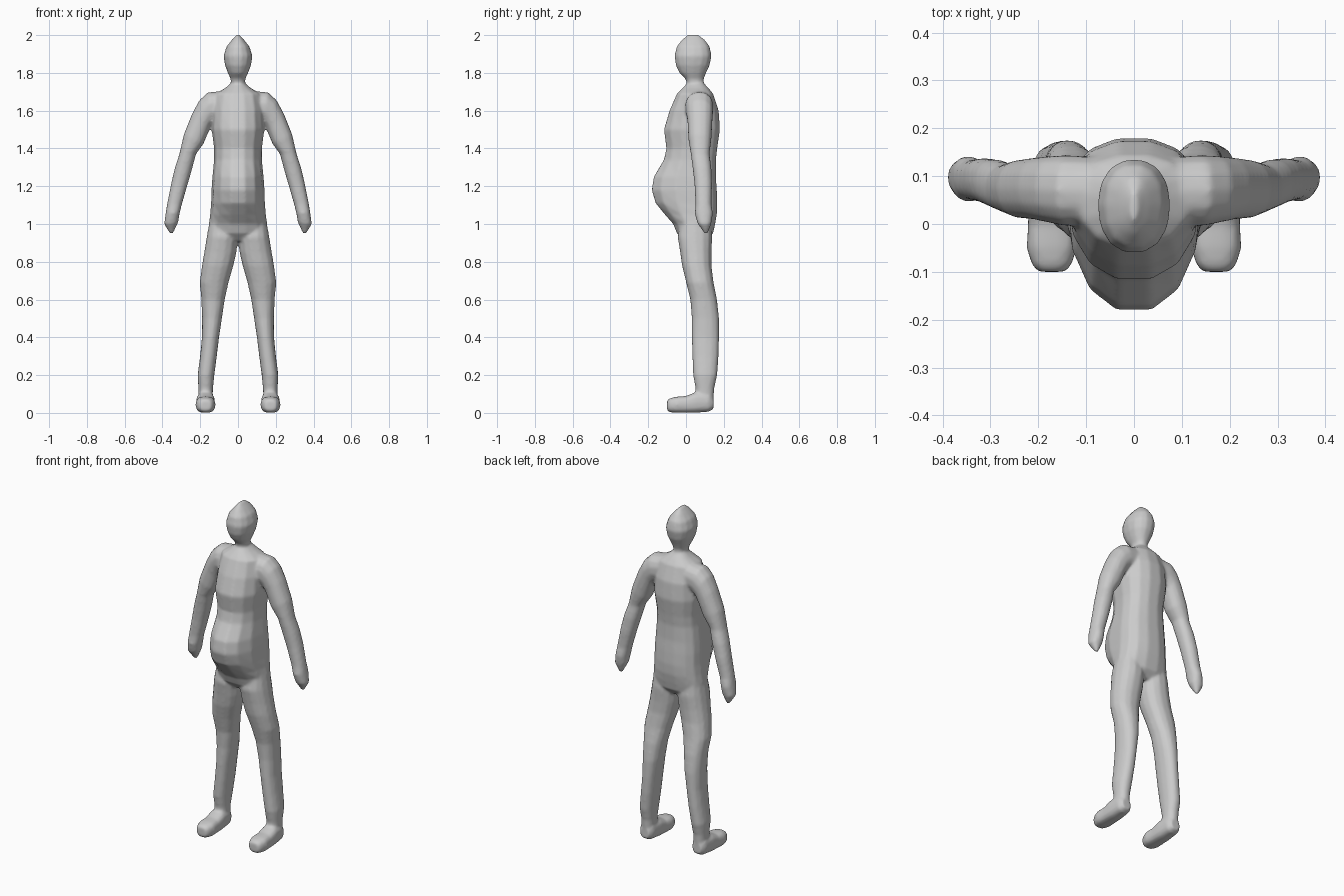
import bpy, bmesh, math
from mathutils import Vector

SIDES = 14
bm = bmesh.new()


def ring(center, u, front, back, power=0.9):
    """Rounded section: +-u across, 'front' and 'back' are the two depth vectors."""
    pts = []
    for i in range(SIDES):
        a = 2 * math.pi * i / SIDES
        c, s = math.cos(a), math.sin(a)
        c = math.copysign(abs(c) ** power, c)
        s = math.copysign(abs(s) ** power, s)
        pts.append(center + u * c + (back * s if s > 0 else front * -s))
    return pts


def loft(rings):
    """Skin a list of sections into a closed tube."""
    faces = []
    rows = [[bm.verts.new(p) for p in r] for r in rings]
    for a, b in zip(rows, rows[1:]):
        for i in range(SIDES):
            j = (i + 1) % SIDES
            faces.append(bm.faces.new((a[i], a[j], b[j], b[i])))
    faces.append(bm.faces.new(rows[0][::-1]))
    faces.append(bm.faces.new(rows[-1]))
    bmesh.ops.recalc_face_normals(bm, faces=faces)


def section(a, b, y0, y1, cy=None, power=0.9):
    """Section between two (x, z) points, reaching from y0 (front) to y1 (back)."""
    cy = (y0 + y1) / 2 if cy is None else cy
    p, q = Vector((a[0], cy, a[1])), Vector((b[0], cy, b[1]))
    return ring((p + q) / 2, (q - p) / 2, Vector((0, y0 - cy, 0)), Vector((0, y1 - cy, 0)), power)


# Head and neck: z, half width, front y, back y
head = [(1.70, .04, .0, .10), (1.745, .037, .005, .094), (1.77, .04, -.005, .095),
        (1.80, .054, -.036, .107), (1.84, .069, -.055, .126), (1.89, .077, -.062, .137),
        (1.94, .061, -.05, .126), (1.975, .032, -.022, .1), (2.003, .006, .01, .065)]
loft([section((-w, z), (w, z), y0, y1, .04) for z, w, y0, y1 in head])

# Torso with rounded belly
torso = [(1.745, .038, .005, .095), (1.72, .068, -.02, .12), (1.69, .12, -.05, .145),
         (1.60, .135, -.09, .175), (1.50, .14, -.12, .182), (1.40, .127, -.107, .167),
         (1.34, .127, -.12, .16), (1.25, .136, -.175, .16), (1.18, .141, -.186, .165),
         (1.11, .143, -.165, .168), (1.05, .148, -.115, .165), (1.0, .155, -.07, .156),
         (.95, .155, -.05, .145), (.91, .10, -.01, .11)]
loft([section((-w, z), (w, z), y0, y1, .06) for z, w, y0, y1 in torso])

# Arm: inner point, outer point, front y, back y
arm = [((.05, 1.56), (.08, 1.705), .0, .14), ((.125, 1.54), (.16, 1.697), -.005, .145),
       ((.143, 1.52), (.205, 1.655), .002, .143), ((.155, 1.49), (.243, 1.585), .008, .14),
       ((.182, 1.425), (.287, 1.475), .012, .135), ((.222, 1.37), (.311, 1.37), .025, .125),
       ((.243, 1.29), (.334, 1.30), .035, .135), ((.272, 1.19), (.353, 1.22), .045, .138),
       ((.298, 1.10), (.375, 1.11), .05, .135), ((.31, 1.05), (.383, 1.06), .046, .143),
       ((.316, 1.01), (.391, 1.0), .06, .135), ((.345, .948), (.362, .95), .098, .114)]

# Leg: z, inner x, outer x, front y, back y
leg = [(1.02, .02, .15, -.03, .13), (.93, .0, .166, -.045, .14), (.85, .008, .179, -.032, .136),
       (.78, .024, .191, -.022, .136), (.69, .05, .203, .0, .147), (.60, .07, .194, .022, .165),
       (.50, .085, .19, .03, .176), (.40, .1, .191, .03, .176), (.30, .112, .201, .033, .173),
       (.20, .125, .214, .037, .166), (.13, .132, .21, .05, .15), (.05, .135, .207, .05, .145)]

# Foot: y, half width, bottom z, top z
foot = [(.145, .028, .02, .08), (.12, .044, .006, .11), (.05, .05, .0, .11),
        (.0, .05, .0, .09), (-.05, .053, .0, .086), (-.085, .042, .003, .078),
        (-.1, .028, .012, .066)]

for side in (1, -1):
    loft([section((side * a[0], a[1]), (side * b[0], b[1]), y0, y1) for a, b, y0, y1 in arm])
    loft([section((side * a, z), (side * b, z), y0, y1) for z, a, b, y0, y1 in leg])
    loft([ring(Vector((side * .172, y, (z0 + z1) / 2)), Vector((w, 0, 0)),
               Vector((0, 0, (z0 - z1) / 2)), Vector((0, 0, (z1 - z0) / 2)), .75)
          for y, w, z0, z1 in foot])

mesh = bpy.data.meshes.new("body")
bm.to_mesh(mesh)
bm.free()
body = bpy.data.objects.new("body", mesh)
bpy.context.collection.objects.link(body)

# Plain grey clay
mat = bpy.data.materials.new("grey")
mat.diffuse_color = (.6, .6, .6, 1)
mesh.materials.append(mat)

# Fuse the parts into one smooth skin
fuse = body.modifiers.new("fuse", 'REMESH')
fuse.mode = 'VOXEL'
fuse.voxel_size = .008
fuse.use_smooth_shade = True
soft = body.modifiers.new("soften", 'SMOOTH')
soft.factor = .5
soft.iterations = 5
